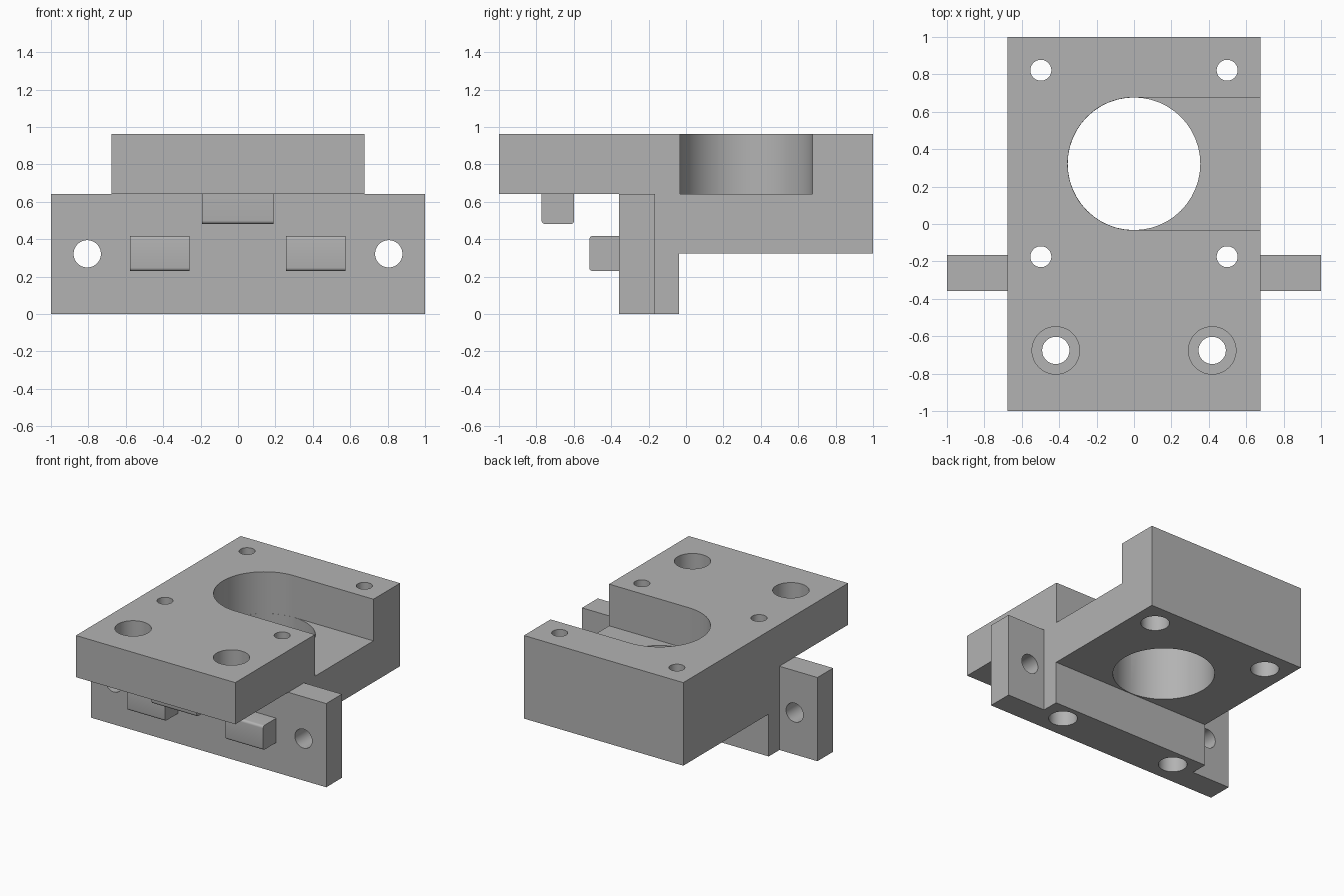
import bpy
import bmesh
from math import cos, sin, pi, radians
from mathutils import Matrix, Vector

default = bpy.data.objects.get("Cube")
if default:
    bpy.data.objects.remove(default, do_unlink=True)

grey = bpy.data.materials.new("plain grey")
grey.use_nodes = True
colour = (0.45, 0.45, 0.45, 1)
grey.diffuse_color = colour
grey.node_tree.nodes["Principled BSDF"].inputs["Base Color"].default_value = colour


def add_object(name, bm):
    bmesh.ops.recalc_face_normals(bm, faces=bm.faces[:])
    mesh = bpy.data.meshes.new(name)
    bm.to_mesh(mesh)
    bm.free()
    mesh.materials.append(grey)
    obj = bpy.data.objects.new(name, mesh)
    bpy.context.collection.objects.link(obj)
    return obj


def prism(name, points, depth):
    """Extrude a closed loop of 3D points along a vector."""
    bm = bmesh.new()
    face = bm.faces.new([bm.verts.new(p) for p in points])
    new = bmesh.ops.extrude_face_region(bm, geom=[face])["geom"]
    bmesh.ops.translate(bm, vec=Vector(depth),
                        verts=[v for v in new if isinstance(v, bmesh.types.BMVert)])
    return add_object(name, bm)


def box(name, x, y, z):
    loop = [(x[0], y[0], z[0]), (x[1], y[0], z[0]), (x[1], y[1], z[0]), (x[0], y[1], z[0])]
    return prism(name, loop, (0, 0, z[1] - z[0]))


def cylinder(name, centre, radius, depth, axis="Z", segments=48):
    """Cylinder centred on a point, along Z or Y."""
    bm = bmesh.new()
    turn = Matrix.Rotation(pi / 2, 4, "X") if axis == "Y" else Matrix.Identity(4)
    bmesh.ops.create_cone(bm, cap_ends=True, segments=segments, radius1=radius,
                          radius2=radius, depth=depth,
                          matrix=Matrix.Translation(centre) @ turn)
    return add_object(name, bm)


def combine(target, other, operation):
    mod = target.modifiers.new(operation.lower(), "BOOLEAN")
    mod.operation = operation
    mod.solver = "EXACT"
    mod.object = other
    bpy.context.view_layer.update()
    graph = bpy.context.evaluated_depsgraph_get()
    mesh = bpy.data.meshes.new_from_object(target.evaluated_get(graph))
    target.modifiers.clear()
    target.data = mesh
    bpy.data.objects.remove(other, do_unlink=True)


def vertical_hole(target, x, y, radius, bottom, top):
    combine(target, cylinder("cutter", (x, y, (bottom + top) / 2), radius, top - bottom),
            "DIFFERENCE")


def finish(obj):
    bpy.ops.object.select_all(action="DESELECT")
    obj.select_set(True)
    bpy.context.view_layer.objects.active = obj
    bpy.ops.object.shade_smooth_by_angle(angle=radians(30))


# Stepped body: overhanging plate, thick rear block and downward leg
HALF, SHELF, TOP = 0.677, 0.643, 0.963
side = [(-1, TOP), (-1, SHELF), (-0.357, SHELF), (-0.357, 0),
        (-0.037, 0), (-0.037, 0.325), (1, 0.325), (1, TOP)]
body = prism("bracket_body", [(-HALF, y, z) for y, z in side], (2 * HALF, 0, 0))

# Wide mounting plate, forming a wing on each side
combine(body, box("wings", (-1, 1), (-0.357, -0.167), (0, SHELF)), "UNION")

# Round-ended slot open to the left, with a bore through its floor
R, CY = 0.355, 0.322
arc = [(R * cos(pi / 2 + pi * i / 40), CY + R * sin(pi / 2 + pi * i / 40), SHELF)
       for i in range(41)]
loop = arc + [(1, CY - R, SHELF), (1, CY + R, SHELF)]
combine(body, prism("slot_cutter", loop, (0, 0, 1)), "DIFFERENCE")
vertical_hole(body, 0, CY, R - 0.0005, 0.2, SHELF + 0.05)

for s in (-1, 1):
    # Screw holes around the bore, with wide pockets from below
    for y, floor in ((-0.175, 0), (0.822, 0.325)):
        vertical_hole(body, s * 0.498, y, 0.056, -0.1, 1.1)
        vertical_hole(body, s * 0.498, y, 0.1, floor - 0.1, 0.6)
    # Counterbored holes in the overhanging plate
    vertical_hole(body, s * 0.418, -0.676, 0.073, 0.5, 1.1)
    vertical_hole(body, s * 0.418, -0.676, 0.127, 0.76, 1.1)
    # Holes through the wings
    combine(body, cylinder("cutter", (s * 0.806, -0.26, 0.322), 0.073, 0.5, "Y"),
            "DIFFERENCE")
finish(body)


def peg(name, x, y, z, rounded):
    """Block whose lengthwise edges on its free end are rounded."""
    obj = box(name, x, y, z)
    bm = bmesh.new()
    bm.from_mesh(obj.data)
    edges = [e for e in bm.edges
             if abs(e.verts[0].co.x - e.verts[1].co.x) > 0.01
             and all(rounded(v.co) for v in e.verts)]
    bmesh.ops.bevel(bm, geom=edges, offset=0.018, segments=5, profile=0.5, affect="EDGES")
    bm.to_mesh(obj.data)
    bm.free()
    finish(obj)


# Belt pegs: one under the overhang, two on the front of the mounting plate
peg("upper_peg", (-0.193, 0.19), (-0.772, -0.598), (0.482, SHELF), lambda c: c.z < 0.5)
for name, x in (("right_peg", (-0.578, -0.26)), ("left_peg", (0.257, 0.575))):
    peg(name, x, (-0.517, -0.357), (0.23, 0.417), lambda c: c.y < -0.5)
